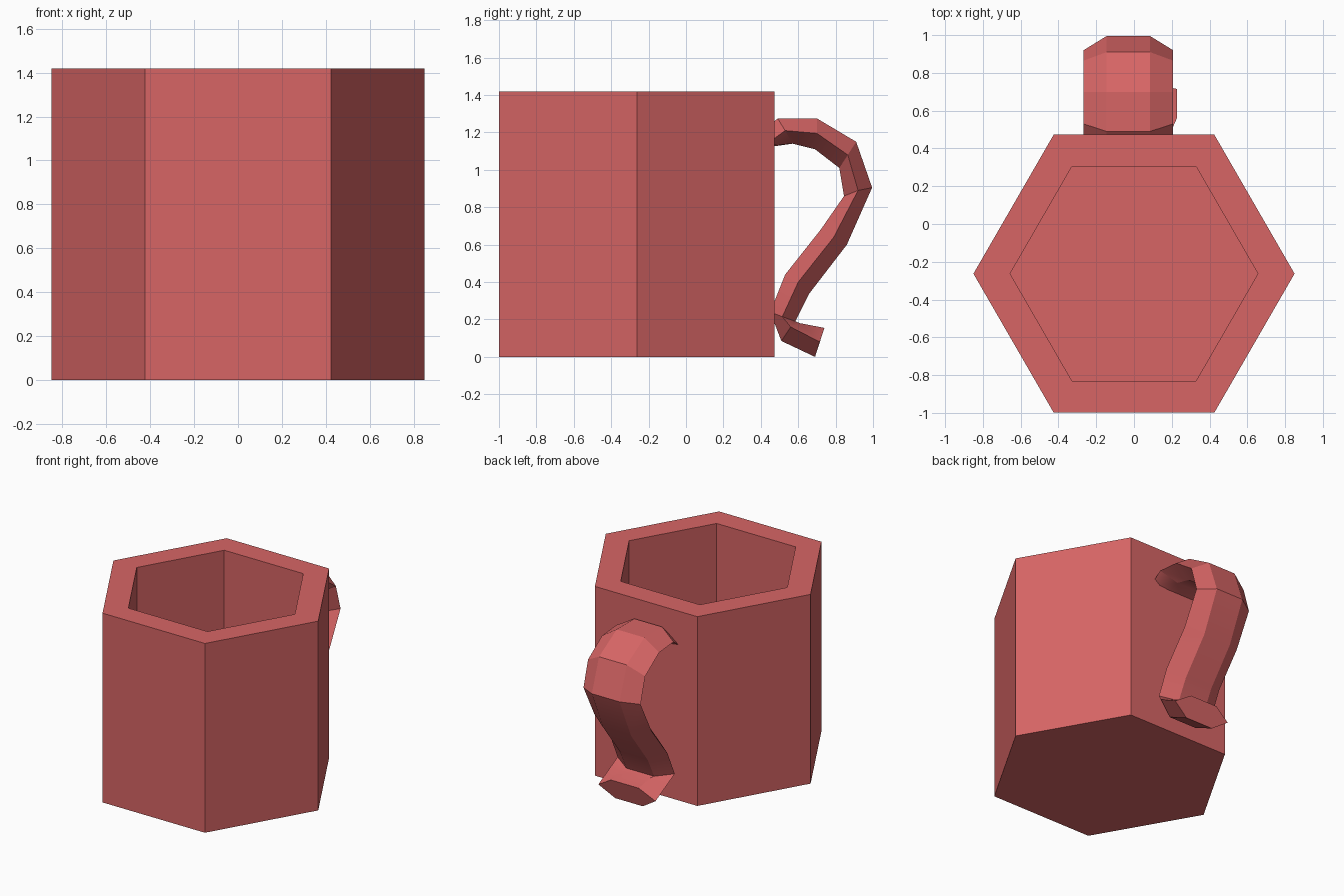
import bpy, bmesh, math

if "Cube" in bpy.data.objects:
    bpy.data.objects.remove(bpy.data.objects["Cube"])

mat = bpy.data.materials.new("coral_red")
mat.diffuse_color = (0.68, 0.13, 0.13, 1)
mat.use_nodes = True
mat.node_tree.nodes["Principled BSDF"].inputs["Base Color"].default_value = mat.diffuse_color


def make_object(name, bm):
    bmesh.ops.recalc_face_normals(bm, faces=bm.faces[:])
    mesh = bpy.data.meshes.new(name)
    bm.to_mesh(mesh)
    bm.free()
    mesh.materials.append(mat)
    obj = bpy.data.objects.new(name, mesh)
    bpy.context.collection.objects.link(obj)
    return obj


def loft(name, rings):
    # skin consecutive rings of points and cap both ends
    bm = bmesh.new()
    loops = [[bm.verts.new(p) for p in ring] for ring in rings]
    for a, b in zip(loops, loops[1:]):
        n = len(a)
        for i in range(n):
            j = (i + 1) % n
            bm.faces.new((a[i], a[j], b[j], b[i]))
    bm.faces.new(loops[0])
    bm.faces.new(loops[-1])
    return make_object(name, bm)


def hexagon(radius, z):
    return [(radius * math.cos(i * math.pi / 3),
             -0.263 + radius * math.sin(i * math.pi / 3), z) for i in range(6)]


# Hollow six-sided cup: outer wall, rim, inner wall, floor
loft("cup_body", [hexagon(0.85, 0), hexagon(0.85, 1.42),
                  hexagon(0.656, 1.42), hexagon(0.656, 0.17)])

# Handle stations: outer (y, z), side ridge (y, z), inner (y, z), x centre
stations = [
    ((0.41, 1.20), (0.42, 1.13), (0.43, 1.12), -0.03),
    ((0.49, 1.275), (0.53, 1.21), (0.57, 1.14), -0.03),
    ((0.70, 1.275), (0.70, 1.195), (0.69, 1.11), -0.03),
    ((0.91, 1.15), (0.865, 1.08), (0.82, 1.01), -0.03),
    ((0.995, 0.905), (0.92, 0.89), (0.845, 0.86), -0.03),
    ((0.86, 0.60), (0.79, 0.64), (0.72, 0.68), -0.03),
    ((0.66, 0.34), (0.60, 0.40), (0.53, 0.44), -0.03),
    ((0.585, 0.19), (0.515, 0.215), (0.45, 0.24), -0.03),
    ((0.61, 0.18), (0.56, 0.16), (0.51, 0.085), -0.01),
    ((0.74, 0.155), (0.715, 0.08), (0.69, 0.0), -0.01),
]
FLAT, WIDE = 0.115, 0.237
rings = []
for o, m, i, x in stations:
    rings.append([(x - FLAT, *o), (x + FLAT, *o), (x + WIDE, *m),
                  (x + FLAT, *i), (x - FLAT, *i), (x - WIDE, *m)])
handle = loft("handle", rings)

# Soft shading along the handle, crisp ridges
bpy.ops.object.select_all(action='DESELECT')
handle.select_set(True)
bpy.context.view_layer.objects.active = handle
bpy.ops.object.shade_smooth_by_angle(angle=math.radians(25))
